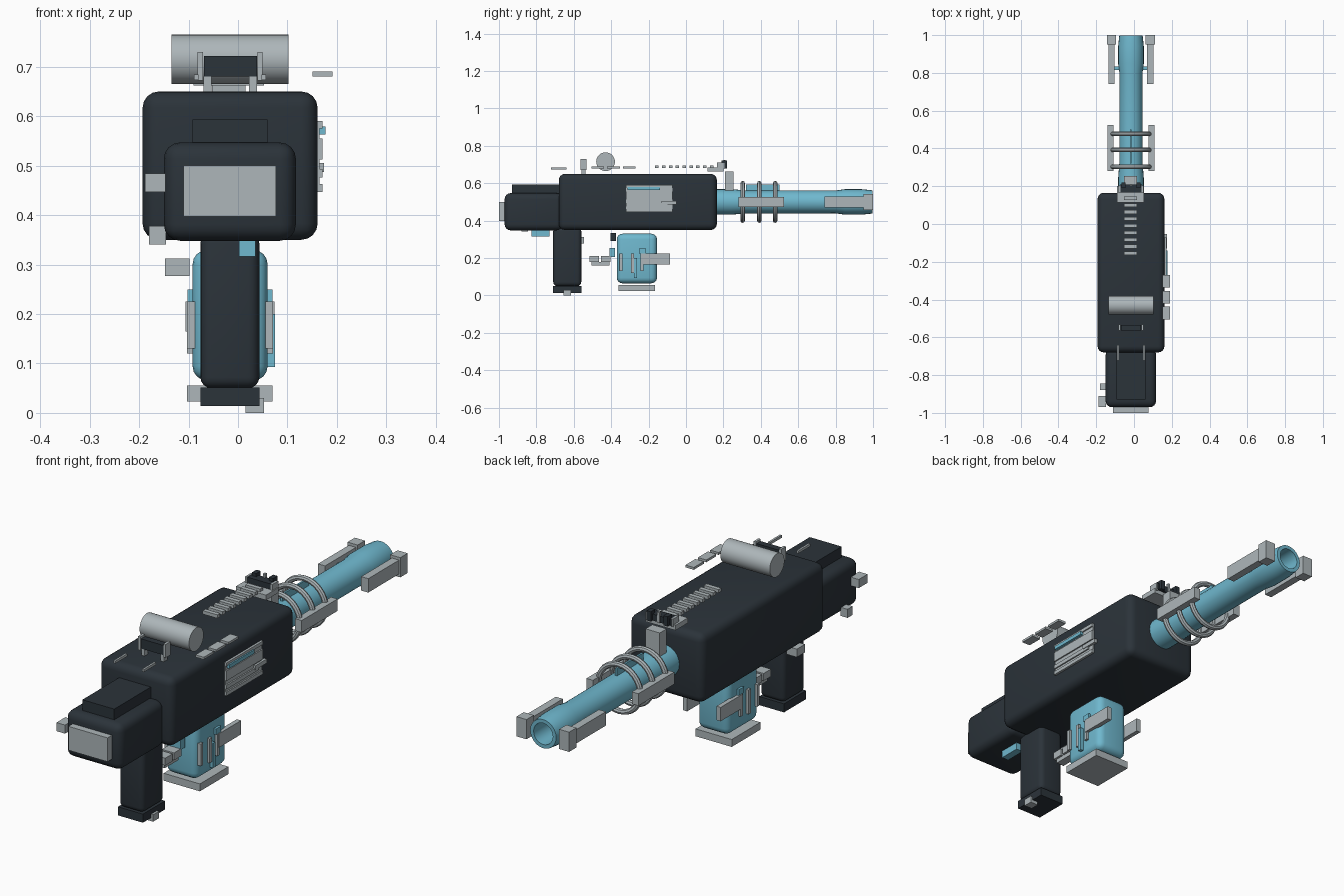
import bpy, bmesh, math
from mathutils import Matrix, Vector

if "Cube" in bpy.data.objects:
    bpy.data.objects.remove(bpy.data.objects["Cube"])

CX = -0.016   # middle plane of the model


def material(name, rgb):
    m = bpy.data.materials.new(name)
    m.use_nodes = True
    m.diffuse_color = (*rgb, 1)
    m.node_tree.nodes["Principled BSDF"].inputs["Base Color"].default_value = (*rgb, 1)
    return m


DARK = material("charcoal", (0.024, 0.033, 0.042))
GREY = material("light_grey", (0.42, 0.47, 0.49))
BLUE = material("sky_blue", (0.16, 0.48, 0.62))


def finish(name, bm, mat, smooth=False):
    bmesh.ops.recalc_face_normals(bm, faces=bm.faces)
    mesh = bpy.data.meshes.new(name)
    bm.to_mesh(mesh)
    bm.free()
    ob = bpy.data.objects.new(name, mesh)
    bpy.context.collection.objects.link(ob)
    mesh.materials.append(mat)
    if smooth:
        bpy.ops.object.select_all(action="DESELECT")
        bpy.context.view_layer.objects.active = ob
        ob.select_set(True)
        bpy.ops.object.shade_smooth_by_angle(angle=math.radians(35))
    return ob


def box(name, mat, x, y, z, bevel=0):
    """Box from (min, max) ranges, with optional rounded edges."""
    lo, hi = Vector((x[0], y[0], z[0])), Vector((x[1], y[1], z[1]))
    bm = bmesh.new()
    bmesh.ops.create_cube(bm, size=1, matrix=Matrix.Translation((lo + hi) / 2)
                          @ Matrix.Diagonal((*(hi - lo), 1)))
    if bevel:
        bmesh.ops.bevel(bm, geom=bm.edges[:], offset=bevel, segments=4,
                        profile=0.5, affect="EDGES")
    return finish(name, bm, mat, bool(bevel))


def pair(name, mat, x, y, z):
    """Two boxes mirrored across the middle plane; x is distance from it."""
    box(name + "_left", mat, (CX + x[0], CX + x[1]), y, z)
    box(name + "_right", mat, (CX - x[1], CX - x[0]), y, z)


def lathe(name, mat, profile, centre, sides=24, closed=True):
    """Revolve (radius, y) points about an axis along y."""
    bm = bmesh.new()
    rings = []
    for r, y in profile:
        rings.append([bm.verts.new((centre[0] + r * math.cos(a), y, centre[1] + r * math.sin(a)))
                      for a in (2 * math.pi * i / sides for i in range(sides))])
    for a, b in zip(rings, rings[1:] + rings[:1] if closed else rings[1:]):
        for i in range(sides):
            j = (i + 1) % sides
            bm.faces.new((a[i], a[j], b[j], b[i]))
    return finish(name, bm, mat, True)


# Main housing, stock and grip
box("receiver", DARK, (-0.193, 0.161), (-0.68, 0.165), (0.35, 0.65), 0.033)
box("stock", DARK, (-0.15, 0.117), (-0.97, -0.66), (0.348, 0.547), 0.033)
box("cheek_rest", DARK, (-0.092, 0.06), (-0.93, -0.67), (0.53, 0.593))
box("butt_plate", GREY, (-0.11, 0.077), (-1.0, -0.96), (0.397, 0.5))
box("stock_underside_block", BLUE, (0.002, 0.035), (-0.825, -0.73), (0.316, 0.355))
box("upper_sling_block", GREY, (-0.188, -0.147), (-0.97, -0.91), (0.447, 0.484))
box("lower_sling_block", GREY, (-0.18, -0.146), (-0.88, -0.845), (0.341, 0.378))
box("grip", DARK, (-0.076, 0.043), (-0.71, -0.56), (0.05, 0.365), 0.022)
box("grip_base", DARK, (-0.076, 0.043), (-0.71, -0.56), (0.014, 0.051))
box("grip_latch", GREY, (0.015, 0.053), (-0.655, -0.615), (0, 0.03))
box("grip_side_button", GREY, (-0.148, -0.098), (-0.6, -0.545), (0.277, 0.312))

# Trigger group
for y in (-0.49, -0.43):
    box("trigger_block", GREY, (-0.045, 0.013), (y - 0.025, y + 0.025), (0.178, 0.21))
box("trigger_bar", GREY, (-0.035, 0.003), (-0.505, -0.41), (0.16, 0.18))
box("trigger_front", BLUE, (-0.045, 0.013), (-0.41, -0.38), (0.205, 0.255))
box("trigger_stop", DARK, (-0.045, 0.013), (-0.405, -0.375), (0.29, 0.335))

# Magazine
box("magazine", BLUE, (-0.092, 0.06), (-0.37, -0.155), (0.065, 0.33), 0.03)
box("magazine_base", GREY, (-0.103, 0.07), (-0.36, -0.165), (0.023, 0.055))
for y, low, high in ((-0.347, 0.13, 0.225), (-0.287, 0.12, 0.225), (-0.234, 0.13, 0.225)):
    pair("magazine_rib", GREY, (0.07, 0.087), (y - 0.008, y + 0.008), (low, high))
pair("magazine_side_plate", GREY, (0.07, 0.09), (-0.235, -0.085), (0.165, 0.225))
pair("magazine_tab", BLUE, (0.07, 0.086), (-0.25, -0.215), (0.225, 0.25))
box("magazine_lower_rib", BLUE, (0.055, 0.075), (-0.278, -0.262), (0.093, 0.2))

# Hollow barrel with a slightly wider root and muzzle
lathe("barrel", BLUE, [(0.068, 0.15), (0.068, 0.24), (0.062, 0.32), (0.061, 0.8), (0.068, 0.85),
                       (0.068, 0.94), (0.062, 0.997), (0.046, 0.997), (0.046, 0.6),
                       (0.002, 0.6), (0.002, 0.15)], (CX, 0.5))
box("barrel_top_fin", BLUE, (CX - 0.004, CX + 0.004), (0.32, 0.5), (0.55, 0.592))

# Shroud rings and their side rails
for y in (0.303, 0.392, 0.477):
    lathe("barrel_ring", GREY,
          [(0.1 + 0.012 * math.cos(t), y + 0.012 * math.sin(t))
           for t in (math.pi * k / 4 for k in range(8))], (CX, 0.5), 32)
pair("shroud_rail", GREY, (0.093, 0.124), (0.28, 0.525), (0.474, 0.526))

# Muzzle rails with end blocks and pins
pair("muzzle_rail", GREY, (0.086, 0.12), (0.74, 0.955), (0.47, 0.53))
pair("muzzle_end_block", GREY, (0.078, 0.126), (0.95, 1.0), (0.457, 0.542))
pair("muzzle_pin", BLUE, (0.05, 0.09), (0.815, 0.835), (0.49, 0.51))

# Front sight
box("front_sight_post", GREY, (-0.053, 0.015), (0.208, 0.255), (0.56, 0.662))
box("front_sight_base", GREY, (-0.09, 0.053), (0.115, 0.2), (0.662, 0.684))
box("front_sight_block", DARK, (-0.075, 0.042), (0.168, 0.208), (0.68, 0.708))
pair("front_sight_wing", DARK, (0.03, 0.05), (0.19, 0.22), (0.68, 0.722))
pair("front_sight_blade", GREY, (0.056, 0.065), (0.165, 0.205), (0.675, 0.71))
box("front_sight_pin", GREY, (CX - 0.005, CX + 0.005), (0.2, 0.212), (0.68, 0.725))

# Top rail teeth
for i in range(9):
    y = -0.165 + 0.0365 * i
    box("rail_tooth", GREY, (-0.053, 0.017), (y, y + 0.019), (0.681, 0.696))

# Rear sight
box("rear_sight_block", DARK, (-0.069, 0.038), (-0.563, -0.535), (0.68, 0.722))
pair("rear_sight_wing", GREY, (0.055, 0.066), (-0.565, -0.533), (0.672, 0.73))
pair("rear_sight_foot", GREY, (0.038, 0.054), (-0.56, -0.536), (0.648, 0.68))
pair("stock_guide", GREY, (0.064, 0.073), (-0.722, -0.64), (0.673, 0.684))

# Crosswise cylinder
bm = bmesh.new()
bmesh.ops.create_cone(bm, cap_ends=True, segments=32, radius1=0.05, radius2=0.05, depth=0.236,
                      matrix=Matrix.Translation((CX, -0.43, 0.715))
                      @ Matrix.Rotation(math.pi / 2, 4, "Y"))
finish("cross_cylinder", bm, GREY, True)

# Tabs beside the top
for y in (-0.472, -0.388, -0.303):
    box("top_tab", GREY, (0.151, 0.191), (y - 0.034, y + 0.034), (0.68, 0.69))

# Side ejection panel
box("side_panel", GREY, (0.155, 0.165), (-0.322, -0.072), (0.447, 0.59))
for low, high, front in ((0.447, 0.463, -0.072), (0.476, 0.493, -0.1),
                         (0.512, 0.555, -0.072), (0.575, 0.59, -0.072)):
    box("side_panel_slat", GREY, (0.16, 0.171), (-0.322, front), (low, high))
box("side_panel_strip", BLUE, (0.16, 0.177), (-0.312, -0.14), (0.563, 0.579))
box("side_panel_knob", GREY, (0.16, 0.174), (-0.13, -0.052), (0.487, 0.505))
